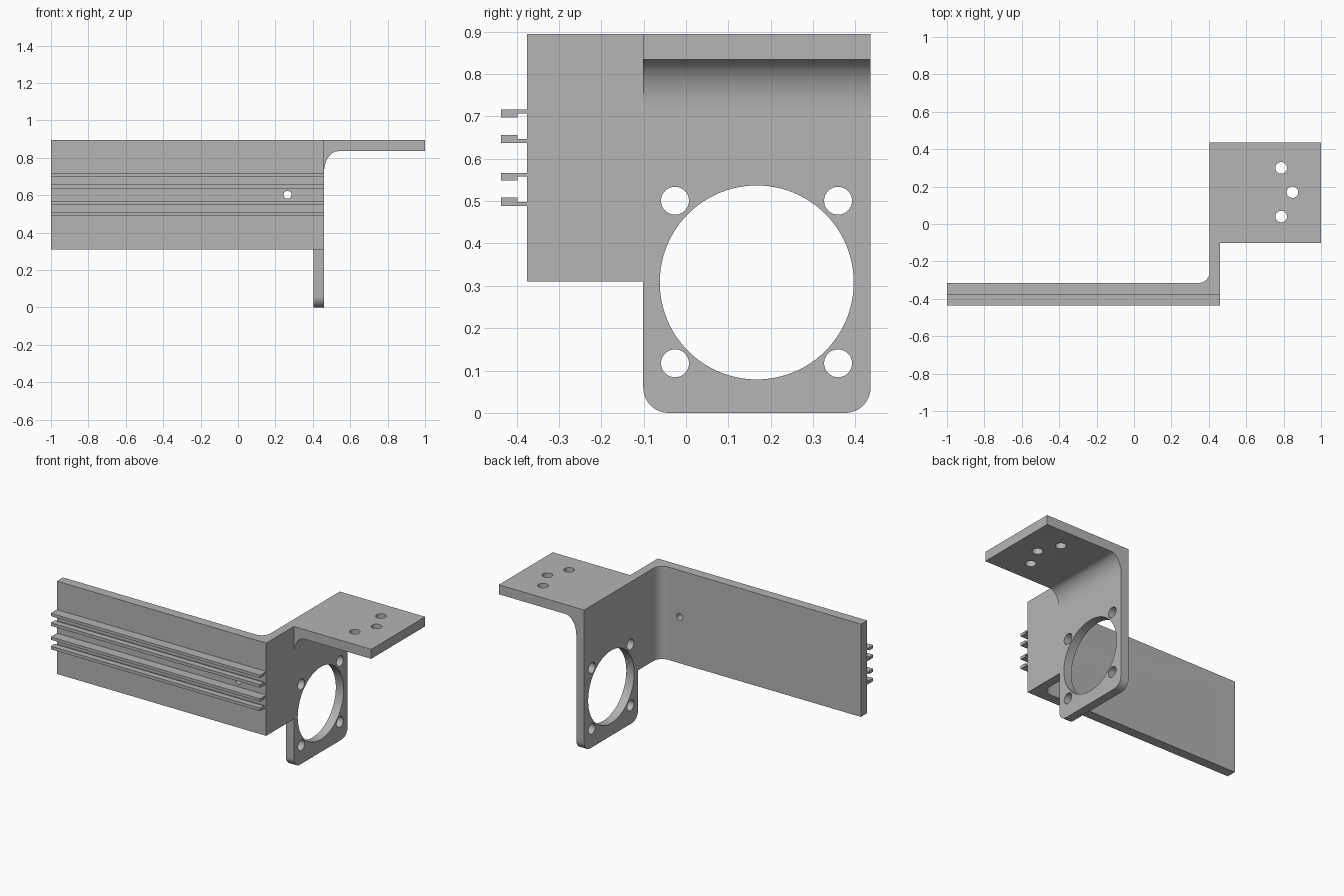
import bpy, bmesh
from math import cos, sin, radians, tau

cube = bpy.data.objects.get("Cube")
if cube:
    bpy.data.objects.remove(cube, do_unlink=True)

GREY = (0.46, 0.46, 0.46, 1)
metal = bpy.data.materials.new("grey metal")
metal.use_nodes = True
metal.diffuse_color = GREY
metal.node_tree.nodes["Principled BSDF"].inputs["Base Color"].default_value = GREY

# Main dimensions
FRONT, WALL_BACK, BACK = -0.376, -0.315, 0.436
PLATE_IN, PLATE_OUT = 0.405, 0.46
TOP, WALL_BOTTOM, STEP = 0.895, 0.31, -0.101


def arc(cx, cy, rx, ry, start, end, steps=12):
    angles = [radians(start + (end - start) * i / steps) for i in range(steps + 1)]
    return [(cx + rx * cos(a), cy + ry * sin(a)) for a in angles]


def circle(cx, cy, r, n=48):
    return [(cx + r * cos(tau * i / n), cy + r * sin(tau * i / n)) for i in range(n)]


def prism(name, points, axis, low, high):
    """Extrude a 2D outline along an axis."""
    place = {"x": lambda a, b, t: (t, a, b),
             "y": lambda a, b, t: (a, t, b),
             "z": lambda a, b, t: (a, b, t)}[axis]
    bm = bmesh.new()
    face = bm.faces.new([bm.verts.new(place(a, b, low)) for a, b in points])
    grown = bmesh.ops.extrude_face_region(bm, geom=[face], use_keep_orig=True)
    moved = [v for v in grown["geom"] if isinstance(v, bmesh.types.BMVert)]
    bmesh.ops.translate(bm, verts=moved, vec=place(0, 0, high - low))
    bmesh.ops.recalc_face_normals(bm, faces=bm.faces)
    mesh = bpy.data.meshes.new(name)
    bm.to_mesh(mesh)
    bm.free()
    mesh.materials.append(metal)
    obj = bpy.data.objects.new(name, mesh)
    bpy.context.collection.objects.link(obj)
    return obj


def combine(target, tool, operation="DIFFERENCE"):
    mod = target.modifiers.new("cut", "BOOLEAN")
    mod.operation, mod.solver, mod.object = operation, "EXACT", tool
    bpy.context.view_layer.objects.active = target
    bpy.ops.object.modifier_apply(modifier=mod.name)
    bpy.data.objects.remove(tool, do_unlink=True)


def drill(target, axis, low, high, a, b, r, n=32):
    combine(target, prism("drill", circle(a, b, r, n), axis, low, high))


# Long wall and side plate, joined by an inside fillet
R = 0.06
plan = [(-1, FRONT), (PLATE_OUT, FRONT), (PLATE_OUT, 0.6), (PLATE_IN, 0.6)]
plan += arc(PLATE_IN - R, WALL_BACK + R, R, R, 0, -90)
plan += [(-1, WALL_BACK)]
bracket = prism("wall_and_side_plate", plan, "z", -0.1, 1)

# Side silhouette with rounded lower corners
side = [(-0.6, TOP), (-0.6, WALL_BOTTOM), (STEP, WALL_BOTTOM)]
side += arc(STEP + R, R, R, R, 180, 270)
side += arc(BACK - R, R, R, R, 270, 360)
side += [(BACK, TOP)]
combine(bracket, prism("silhouette", side, "x", -1.2, 0.6), "INTERSECT")

# Motor opening, its four screw holes and the small wall hole
drill(bracket, "x", 0.3, 0.6, 0.167, 0.308, 0.229, 96)
for y in (-0.026, 0.359):
    for z in (0.117, 0.501):
        drill(bracket, "x", 0.3, 0.6, y, z, 0.033)
drill(bracket, "y", -0.5, -0.2, 0.265, 0.602, 0.021)

# Top shelf with a curved brace underneath
rx, rz, under = 0.075, 0.115, 0.835
profile = [(PLATE_OUT, TOP), (1, TOP), (1, under)]
profile += arc(PLATE_OUT + rx, under - rz, rx, rz, 90, 180, 16)
shelf = prism("top_shelf", profile, "y", STEP, BACK)
for x, y in ((0.787, 0.3), (0.847, 0.17), (0.787, 0.04)):
    drill(shelf, "z", 0.7, 1, x, y, 0.031)

# Stepped rails: thick lip outside, thin web against the wall
OUT, LIP = -0.437, -0.398
rails = []
for i, (low, high, web_on_top) in enumerate(((0.489, 0.508, False), (0.549, 0.567, True),
                                             (0.637, 0.656, False), (0.698, 0.716, True))):
    mid = (low + high) / 2
    if web_on_top:
        outline = [(OUT, low), (LIP, low), (LIP, mid), (FRONT, mid), (FRONT, high), (OUT, high)]
    else:
        outline = [(OUT, low), (FRONT, low), (FRONT, mid), (LIP, mid), (LIP, high), (OUT, high)]
    rails.append(prism(f"rail_{i + 1}", outline, "x", -1, PLATE_OUT))

# Smooth the curved walls and keep the edges sharp
bpy.ops.object.select_all(action="DESELECT")
for obj in [bracket, shelf] + rails:
    obj.select_set(True)
bpy.context.view_layer.objects.active = bracket
bpy.ops.object.shade_smooth_by_angle(angle=radians(30))
